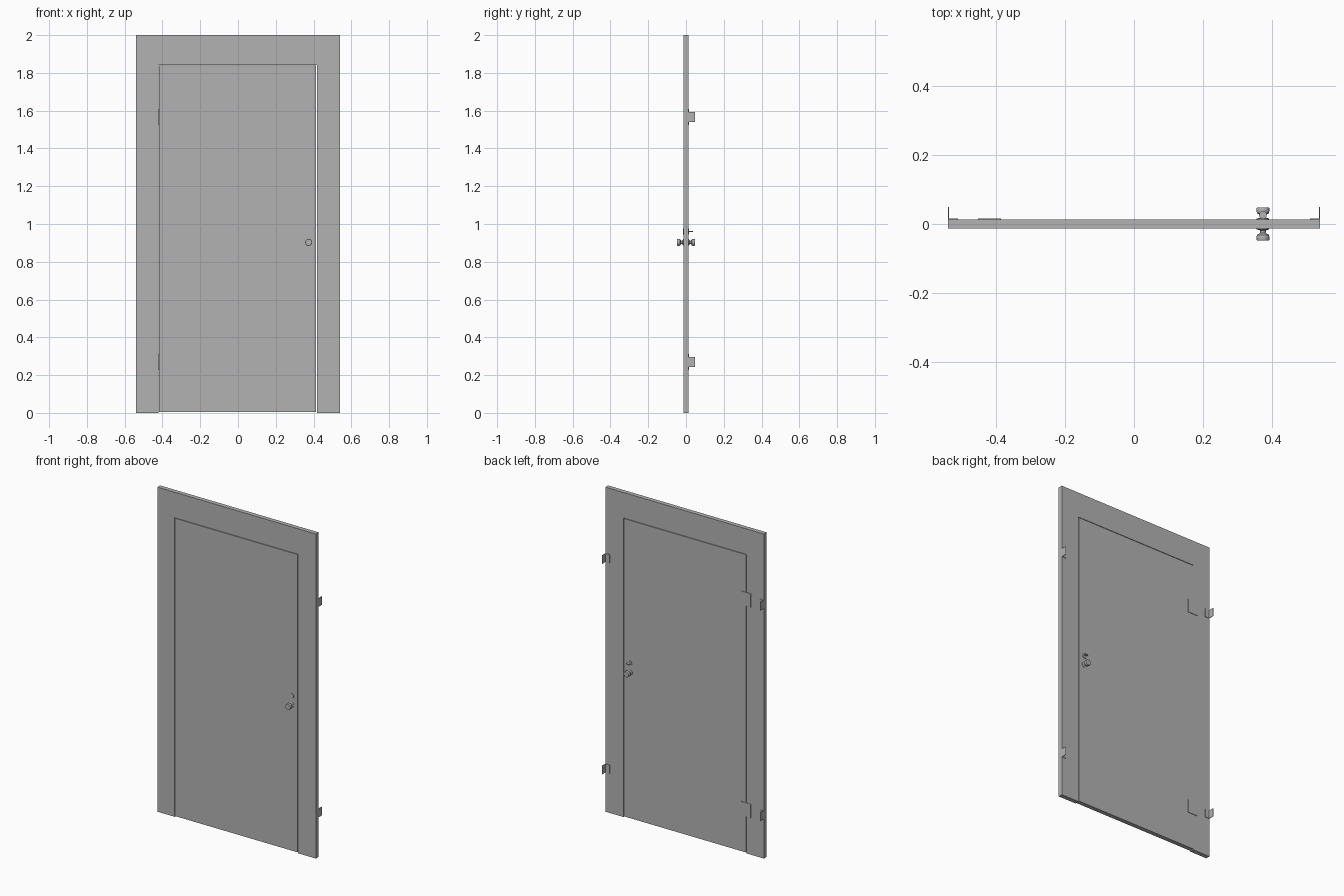
import bpy
import bmesh
import math
from mathutils import Matrix

cube = bpy.data.objects.get("Cube")
if cube:
    bpy.data.objects.remove(cube, do_unlink=True)

grey = bpy.data.materials.new("plain grey")
grey.use_nodes = True
COLOUR = (0.45, 0.45, 0.45, 1)
grey.diffuse_color = COLOUR
grey.node_tree.nodes["Principled BSDF"].inputs["Base Color"].default_value = COLOUR

HALF = 0.0135      # half the wall thickness
PLATE = 0.003      # sheet metal thickness
GAP = 0.003        # clearance around the leaf


def finish(name, bm, smooth=False):
    bmesh.ops.recalc_face_normals(bm, faces=bm.faces)
    mesh = bpy.data.meshes.new(name)
    bm.to_mesh(mesh)
    bm.free()
    mesh.materials.append(grey)
    obj = bpy.data.objects.new(name, mesh)
    bpy.context.collection.objects.link(obj)
    if smooth:
        bpy.ops.object.select_all(action='DESELECT')
        obj.select_set(True)
        bpy.context.view_layer.objects.active = obj
        bpy.ops.object.shade_smooth_by_angle(angle=math.radians(35))
    return obj


def prism(name, points, low, high, axis="y", smooth=False):
    """Extrude an outline: xz points along y, or xy points along z."""
    bm = bmesh.new()
    place = (lambda a, b: (a, low, b)) if axis == "y" else (lambda a, b: (a, b, low))
    face = bm.faces.new([bm.verts.new(place(a, b)) for a, b in points])
    new = bmesh.ops.extrude_face_region(bm, geom=[face])["geom"]
    move = (0, high - low, 0) if axis == "y" else (0, 0, high - low)
    bmesh.ops.translate(bm, vec=move, verts=[v for v in new if isinstance(v, bmesh.types.BMVert)])
    return finish(name, bm, smooth)


def rect(x0, x1, z0, z1):
    return [(x0, z0), (x1, z0), (x1, z1), (x0, z1)]


def lathe(name, profile, x, z, side):
    """Turn (radius, distance from wall) points around the y axis."""
    bm = bmesh.new()
    verts = [bm.verts.new((x + r, side * (HALF + d), z)) for r, d in profile]
    edges = [bm.edges.new(pair) for pair in zip(verts, verts[1:])]
    bmesh.ops.spin(bm, geom=verts + edges, cent=(x, 0, z), axis=(0, 1, 0),
                   angle=math.tau, steps=32)
    bmesh.ops.remove_doubles(bm, verts=bm.verts, dist=0.00005)
    return finish(name, bm, True)


# Door leaf and the surround with its opening
left, right, top = -0.419, 0.414, 1.84
prism("door_leaf", rect(left, right, 0.005, top), -HALF, HALF)
prism("door_surround", [(-0.54, 0), (left - GAP, 0), (left - GAP, top + GAP),
                        (right + GAP, top + GAP), (right + GAP, 0),
                        (0.54, 0), (0.54, 2), (-0.54, 2)], -HALF, HALF)

# Hinges and wall anchors on the back
for label, z in (("lower", 0.27), ("upper", 1.567)):
    pivot = left - GAP / 2
    prism(label + "_hinge_jamb_plate", rect(pivot - 0.032, pivot, z - 0.042, z + 0.042),
          HALF, HALF + PLATE)
    prism(label + "_hinge_leaf_plate", rect(pivot, pivot + 0.035, z - 0.042, z + 0.042),
          HALF, HALF + PLATE)
    for name, s in (("left", 1), ("right", -1)):
        outline = [(0.51, HALF), (0.54, HALF), (0.54, 0.0486),
                   (0.54 - PLATE, 0.0486), (0.54 - PLATE, HALF + PLATE),
                   (0.51, HALF + PLATE)]
        prism(f"{label}_{name}_anchor", [(s * x, y) for x, y in outline],
              z - 0.026, z + 0.026, "z")

# Knobs and lock plates on both faces
knob_x, knob_z, lock_z = 0.374, 0.903, 0.96
knob = [(0, 0), (0.018, 0), (0.018, 0.002), (0.009, 0.005), (0.008, 0.012),
        (0.012, 0.015), (0.0175, 0.018), (0.0185, 0.024), (0.0185, 0.032),
        (0.017, 0.035), (0, 0.035)]
for label, s in (("front", -1), ("back", 1)):
    lathe(label + "_knob", knob, knob_x, knob_z, s)
    lathe(label + "_lock_plate", [(0, 0), (0.016, 0), (0.016, 0.003), (0, 0.003)],
          knob_x, lock_z, s)

# Rounded thumb turn on the back
steps = [math.tau * i / 24 for i in range(24)]
prism("thumb_turn", [(knob_x + 0.011 * math.cos(a), 0.026 + 0.011 * math.sin(a)) for a in steps],
      lock_z - 0.002, lock_z + 0.002, "z", True)
